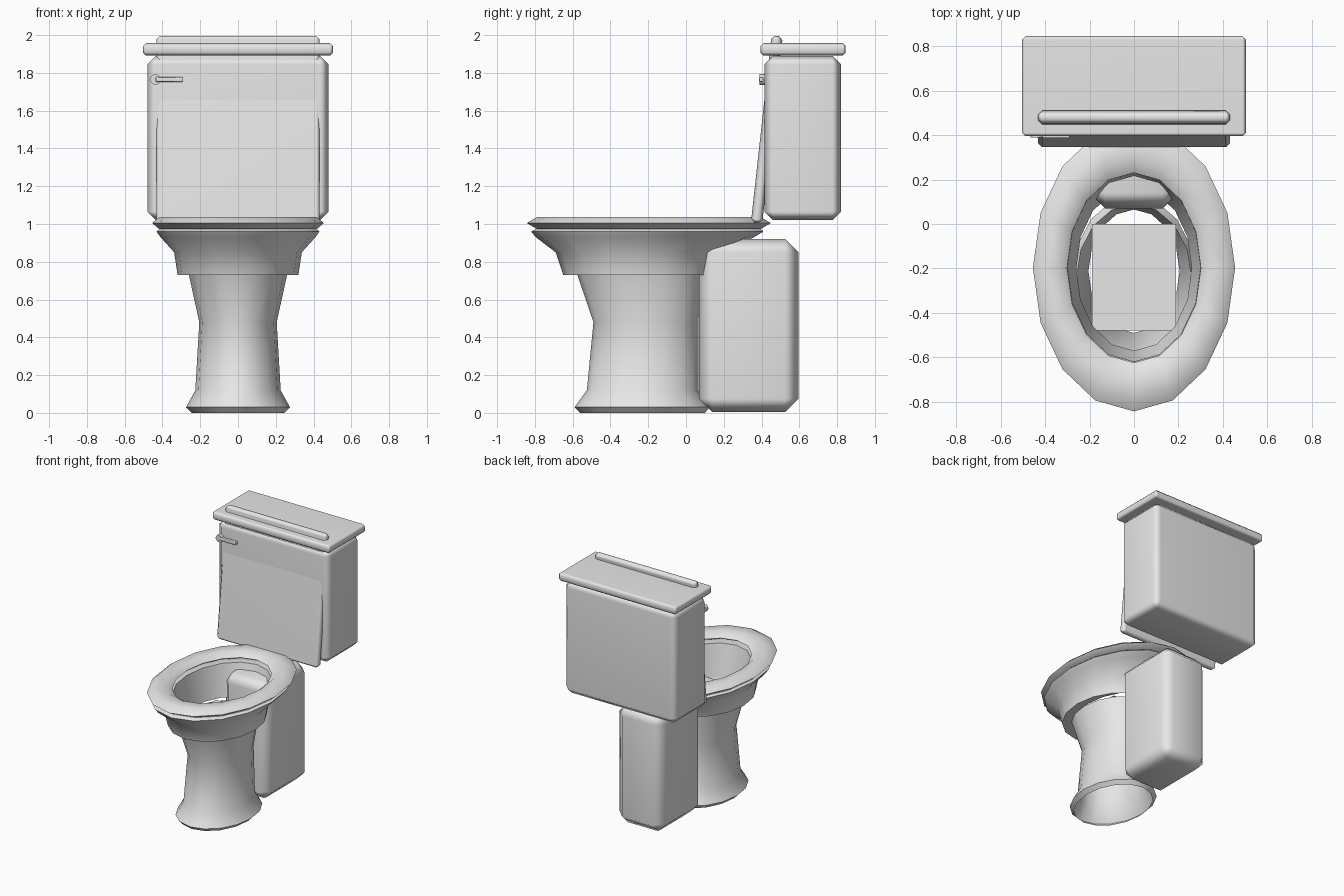
import bpy, bmesh, math
from mathutils import Matrix

if "Cube" in bpy.data.objects:
    bpy.data.objects.remove(bpy.data.objects["Cube"])

ceramic = bpy.data.materials.new("white_ceramic")
ceramic.diffuse_color = (0.8, 0.8, 0.8, 1)
ceramic.use_nodes = True
ceramic.node_tree.nodes["Principled BSDF"].inputs["Base Color"].default_value = ceramic.diffuse_color
SIDES = 16


def finish(name, bm, angle=50, weighted=False):
    bmesh.ops.recalc_face_normals(bm, faces=bm.faces)
    me = bpy.data.meshes.new(name)
    bm.to_mesh(me)
    bm.free()
    me.materials.append(ceramic)
    ob = bpy.data.objects.new(name, me)
    bpy.context.collection.objects.link(ob)
    bpy.ops.object.select_all(action='DESELECT')
    ob.select_set(True)
    bpy.context.view_layer.objects.active = ob
    bpy.ops.object.shade_smooth_by_angle(angle=math.radians(angle))
    if weighted:
        ob.modifiers.new("weighted", 'WEIGHTED_NORMAL').keep_sharp = True
    return ob


def box(name, x, y, z, bevel, tilt=0):
    """Chamfered box from (min, max) ranges, tilted about x through its centre."""
    bm = bmesh.new()
    bmesh.ops.create_cube(bm, size=1)
    bmesh.ops.scale(bm, vec=[r[1] - r[0] for r in (x, y, z)], verts=bm.verts)
    bmesh.ops.bevel(bm, geom=bm.edges[:], offset=bevel, segments=1, affect='EDGES')
    bmesh.ops.rotate(bm, matrix=Matrix.Rotation(tilt, 3, 'X'), verts=bm.verts)
    bmesh.ops.translate(bm, vec=[sum(r) / 2 for r in (x, y, z)], verts=bm.verts)
    return finish(name, bm, weighted=True)


def loft(name, rings, closed, angle=50):
    """Skin elliptical rings given as (z, front y, back y, x radius)."""
    bm = bmesh.new()
    loops = []
    for z, y0, y1, rx in rings:
        loops.append([bm.verts.new((rx * math.cos(a), (y0 + y1) / 2 + (y1 - y0) / 2 * math.sin(a), z))
                      for a in (2 * math.pi * i / SIDES for i in range(SIDES))])
    pairs = list(zip(loops, loops[1:] + loops[:1]))
    for a, b in pairs if closed else pairs[:-1]:
        for i in range(SIDES):
            j = (i + 1) % SIDES
            bm.faces.new((a[i], a[j], b[j], b[i]))
    return finish(name, bm, angle)


# Flared pedestal, open underneath
loft("pedestal", [(0.0, -0.56, 0.10, 0.245), (0.03, -0.59, 0.125, 0.275),
                  (0.12, -0.525, 0.065, 0.226), (0.48, -0.49, 0.065, 0.205),
                  (0.73, -0.575, 0.09, 0.26)], closed=False, angle=70)

# Bowl: outside, rim, inner wall
loft("bowl", [(0.73, -0.65, 0.145, 0.32), (0.85, -0.69, 0.185, 0.338),
              (0.93, -0.795, 0.36, 0.41), (0.96, -0.82, 0.41, 0.432),
              (0.97, -0.80, 0.40, 0.42), (0.97, -0.62, 0.23, 0.30),
              (0.73, -0.57, 0.17, 0.26)], closed=True)

# Seat: flattened ring with a six-sided section
seat_rings = []
for k in range(6):
    a = k * math.pi / 3
    r = 0.378 + 0.077 * math.cos(a)
    seat_rings.append((1.005 + 0.037 * math.sin(a), -0.197 - 1.42 * r, -0.197 + 1.42 * r, r))
loft("seat", seat_rings, closed=True, angle=70)

# Water surface in the bowl
bm = bmesh.new()
bm.faces.new([bm.verts.new((x, y, 0.735)) for x, y in
              ((-0.19, -0.48), (0.19, -0.48), (0.19, 0.0), (-0.19, 0.0))])
finish("water_surface", bm)

# Rear base, tank, tank lid and the raised seat cover leaning through them
box("rear_base", (-0.2, 0.2), (0.07, 0.595), (0.005, 0.92), 0.07)
box("tank", (-0.48, 0.48), (0.415, 0.82), (1.02, 1.89), 0.045)
box("tank_lid", (-0.503, 0.503), (0.395, 0.845), (1.892, 1.957), 0.015)
box("seat_cover", (-0.432, 0.432), (0.398, 0.458), (1.004, 1.998), 0.018, -math.atan(0.11))

# Flush handle
bm = bmesh.new()
bmesh.ops.create_cone(bm, cap_ends=True, segments=12, radius1=0.028, radius2=0.028, depth=0.03,
                      matrix=Matrix.Translation((-0.437, 0.405, 1.765)) @ Matrix.Rotation(math.pi / 2, 4, 'X'))
finish("handle_pivot", bm)
box("handle_lever", (-0.437, -0.29), (0.386, 0.41), (1.753, 1.778), 0.004)
